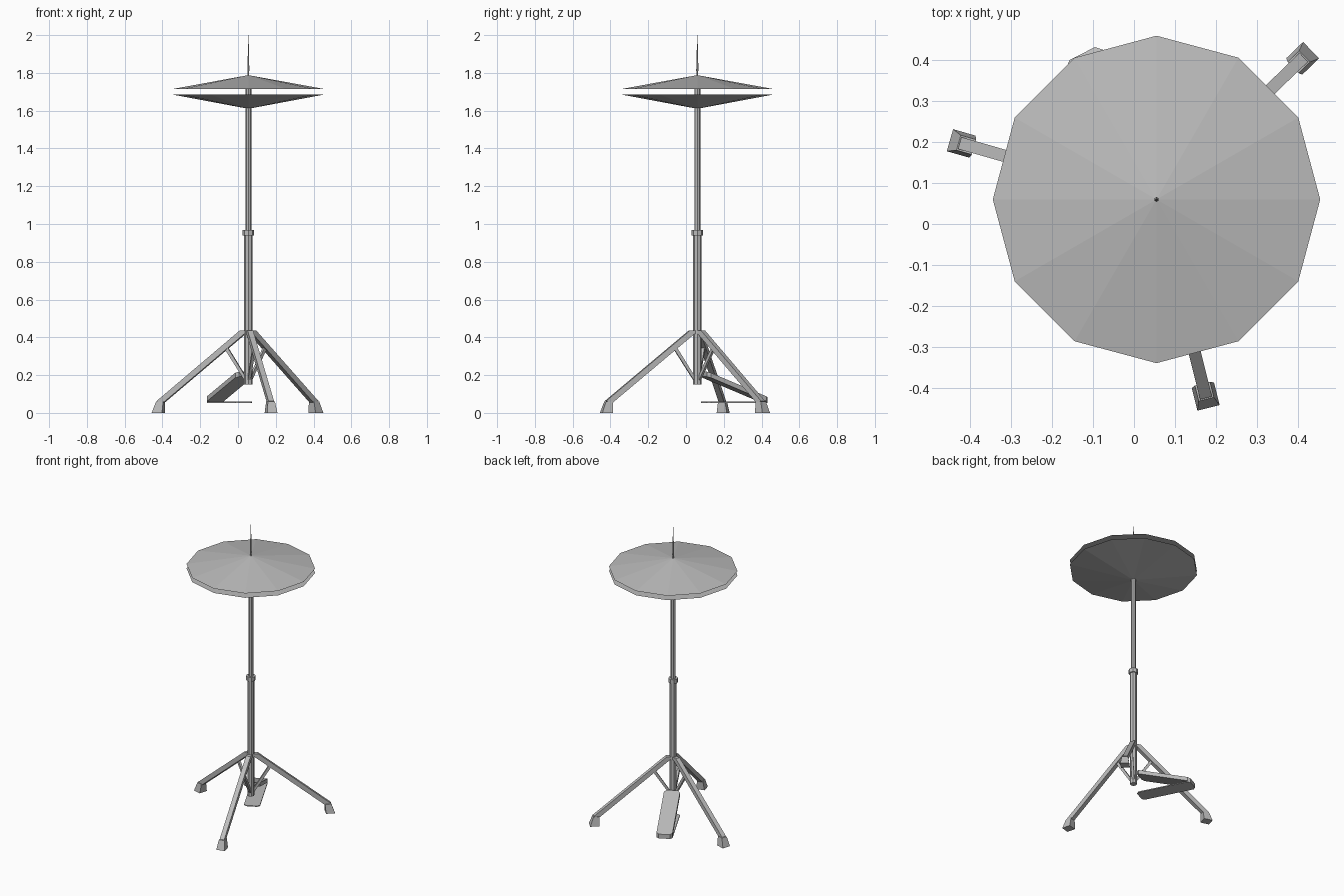
import bpy, bmesh, math
from mathutils import Matrix, Vector

cube = bpy.data.objects.get("Cube")
if cube:
    bpy.data.objects.remove(cube, do_unlink=True)

AXIS = Vector((0.055, 0.06, 0))

metal = bpy.data.materials.new("grey metal")
metal.use_nodes = True
metal.diffuse_color = (0.5, 0.5, 0.5, 1)
metal.node_tree.nodes["Principled BSDF"].inputs["Base Color"].default_value = (0.5, 0.5, 0.5, 1)


def finish(name, bm, angle=0):
    """Turn a bmesh built around the pole axis into an object."""
    bmesh.ops.recalc_face_normals(bm, faces=bm.faces)
    bm.transform(Matrix.Translation(AXIS) @ Matrix.Rotation(math.radians(angle), 4, "Z"))
    mesh = bpy.data.meshes.new(name)
    bm.to_mesh(mesh)
    bm.free()
    mesh.materials.append(metal)
    obj = bpy.data.objects.new(name, mesh)
    bpy.context.collection.objects.link(obj)
    return obj


def column(name, z0, z1, r0, r1, sides=8):
    bm = bmesh.new()
    bmesh.ops.create_cone(bm, cap_ends=True, segments=sides, radius1=r0, radius2=r1,
                          depth=z1 - z0, matrix=Matrix.Translation((0, 0, (z0 + z1) / 2)))
    bmesh.ops.remove_doubles(bm, verts=bm.verts, dist=1e-5)
    return finish(name, bm)


def extrude(bm, points, offset):
    """Extrude a flat outline by an offset vector."""
    face = bm.faces.new([bm.verts.new(p) for p in points])
    moved = bmesh.ops.extrude_face_region(bm, geom=[face])
    verts = [g for g in moved["geom"] if isinstance(g, bmesh.types.BMVert)]
    bmesh.ops.translate(bm, verts=verts, vec=offset)


def side_profile(name, outline, width, angle):
    """Outline in radius and height, given a width across."""
    bm = bmesh.new()
    extrude(bm, [(r, -width / 2, z) for r, z in outline], (0, width, 0))
    return finish(name, bm, angle)


# Pole, collar and rod
column("lower_pole", 0.15, 0.94, 0.022, 0.022)
column("pole_collar", 0.94, 0.968, 0.03, 0.03)
column("upper_pole", 0.96, 1.73, 0.016, 0.016)
column("pull_rod", 1.72, 1.83, 0.004, 0.004, 6)
column("rod_tip", 1.81, 2.0, 0.006, 0.001, 6)

# Pair of shallow twelve-sided cymbals
column("upper_cymbal", 1.715, 1.788, 0.4, 0, 12)
column("lower_cymbal", 1.61, 1.685, 0, 0.4, 12)

# Tripod: leg, brace and rubber foot, repeated around the pole
for i in range(3):
    angle = 44 + 120 * i
    side_profile(f"leg_{i + 1}", [(0, 0.435), (0.045, 0.435), (0.5, 0.064),
                                  (0.47, 0.05), (0.02, 0.417), (0, 0.417)], 0.03, angle)
    side_profile(f"brace_{i + 1}", [(0.115, 0.35), (0.13, 0.34),
                                    (0.022, 0.175), (0.01, 0.185)], 0.015, angle)
    bm = bmesh.new()
    rings = []
    for r0, r1, half, z in ((0.468, 0.525, 0.028, 0), (0.464, 0.503, 0.019, 0.06)):
        rings.append([bm.verts.new((r, y, z)) for r, y in
                      ((r0, -half), (r1, -half), (r1, half), (r0, half))])
    bm.faces.new(rings[0])
    bm.faces.new(rings[1])
    for k in range(4):
        n = (k + 1) % 4
        bm.faces.new((rings[0][k], rings[0][n], rings[1][n], rings[1][k]))
    finish(f"foot_{i + 1}", bm, angle)


def pedal_plate(name, z_near, z_far, thickness):
    """Plate with clipped corners, sloping from the pole outward."""
    near, far, half, clip = 0.04, 0.4, 0.05, 0.015
    plan = [(near, half - clip), (near + clip, half), (far - clip, half), (far, half - clip)]
    plan += [(r, -y) for r, y in reversed(plan)]
    slope = (z_far - z_near) / (far - near)
    bm = bmesh.new()
    extrude(bm, [(r, y, z_near + slope * (r - near)) for r, y in plan], (0, 0, thickness))
    finish(name, bm, 117)


# Foot pedal
pedal_plate("pedal_base", 0.053, 0.053, 0.006)
pedal_plate("pedal_footboard", 0.192, 0.056, 0.026)
